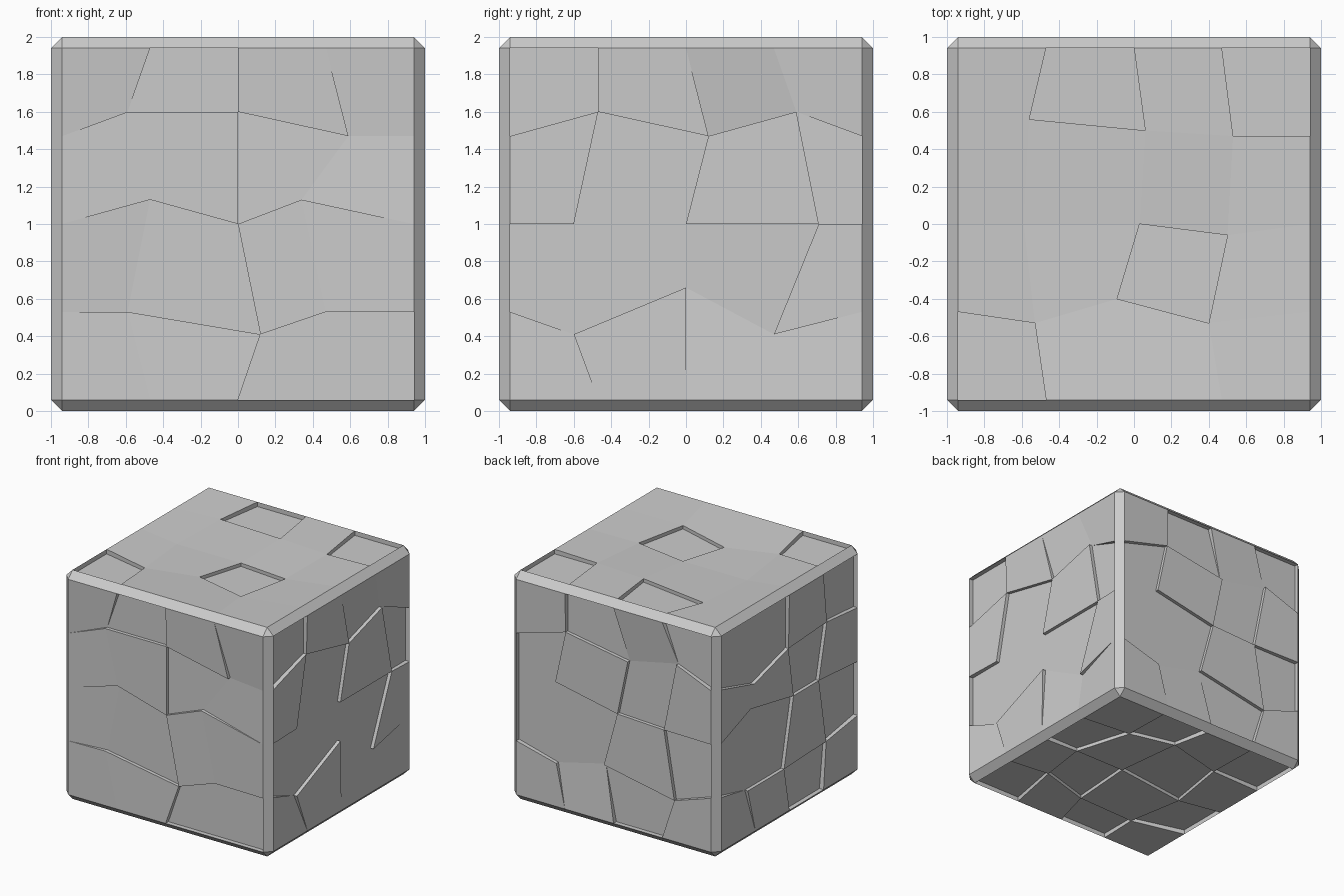
import bpy, bmesh
from mathutils import Vector as V

if "Cube" in bpy.data.objects:
    bpy.data.objects.remove(bpy.data.objects["Cube"])

E = 0.94      # half-size of the panel inside the chamfered frame
D = 0.03      # step between raised and recessed slabs
C = V((0, 0, 1))
X, Y, Z = V((1, 0, 0)), V((0, 1, 0)), V((0, 0, 1))

# Per side: u, v, normal axes; slab pattern from the top row down
# (H = raised, L = recessed, S = sloping into a recess); sink of the inner
# grid points in hundredths; inner grid points from the top row down
SIDES = {
    "front": (X, Z, -Y, ["SLHS", "HHLS", "SLHH", "HHLL"], "112111111",
              [(-.59, .60), (0, .60), (.59, .47),
               (-.47, .13), (0, 0), (.34, .13),
               (-.59, -.47), (.12, -.59), (.47, -.47)]),
    "right": (Y, Z, X, ["LHSS", "HLHL", "LLLH", "SHSS"], "112111112",
              [(-.47, .60), (.12, .47), (.59, .60),
               (-.60, 0), (0, 0), (.71, 0),
               (-.60, -.59), (0, -.34), (.47, -.59)]),
    "back": (-X, Z, Y, ["HLSL", "LHLH", "LLHL", "HSLH"], "111111111",
             [(-.47, .60), (.13, .50), (.60, .60),
              (-.57, .14), (.03, .02), (.48, 0),
              (-.56, -.57), (-.10, -.46), (.58, -.59)]),
    "left": (-Y, Z, -X, ["LLHL", "HHLH", "LLHL", "SHLH"], "111111111",
             [(-.47, .34), (0, .47), (.53, .50),
              (-.52, .14), (.07, .03), (.42, .03),
              (-.56, -.56), (-.06, -.56), (.52, -.54)]),
    "top": (X, Y, Z, ["HLHL", "HHHH", "HHLH", "LHHH"], "311443343",
            [(-.56, .56), (.06, .50), (.53, .47),
             (-.59, 0), (.03, 0), (.50, -.06),
             (-.53, -.53), (-.09, -.40), (.40, -.53)]),
    "bottom": (X, -Y, -Z, ["HLHL", "LHLH", "HLHL", "LHLH"], "111111111",
               [(-.47, .60), (.09, .58), (.56, .44),
                (-.56, .09), (.13, 0), (.62, 0),
                (-.47, -.47), (.06, -.60), (.47, -.50)]),
}


def make_object(name, bm):
    bmesh.ops.remove_doubles(bm, verts=bm.verts, dist=1e-5)
    me = bpy.data.meshes.new(name)
    bm.to_mesh(me)
    bm.free()
    bpy.context.collection.objects.link(bpy.data.objects.new(name, me))


def add_face(bm, pts):
    out = []
    for p in pts:                       # drop collapsed corners
        if all((p - q).length > 1e-5 for q in out):
            out.append(p)
    if len(out) > 2:
        bm.faces.new([bm.verts.new(p) for p in out])


def panel(name, u, v, n, rows, sink, inner):
    bm = bmesh.new()

    def kind(i, j):                     # column i, row j counted from below
        return rows[3 - j][i] if 0 <= i < 4 and 0 <= j < 4 else None

    def is_inner(i, j):
        return 0 < i < 4 and 0 < j < 4

    def point(i, j, depth):
        if is_inner(i, j):
            a, b = inner[(3 - j) * 3 + i - 1]
        else:
            a, b = E * (i / 2 - 1), E * (j / 2 - 1)
        return C + u * a + v * b + n * (1 - depth)

    def depth(cell, i, j):
        k = kind(*cell)
        if k is None:
            return 0
        if not is_inner(i, j):
            return D + 0.01 if k == "L" else 0
        base = int(sink[(3 - j) * 3 + i - 1]) / 100
        near = [kind(i - a, j - b) for a in (0, 1) for b in (0, 1)]
        return base + D if k == "L" or (k == "S" and "L" in near) else base

    for i in range(4):
        for j in range(4):
            ring = [(i, j), (i + 1, j), (i + 1, j + 1), (i, j + 1)]
            # slab surface
            add_face(bm, [point(*c, depth((i, j), *c)) for c in ring])
            # step walls to neighbours and to the frame
            for k, (di, dj) in enumerate([(0, -1), (1, 0), (0, 1), (-1, 0)]):
                nb = (i + di, j + dj)
                if kind(*nb) and di + dj < 0:
                    continue
                p, q = ring[k], ring[(k + 1) % 4]
                add_face(bm, [point(*q, depth((i, j), *q)), point(*p, depth((i, j), *p)),
                              point(*p, depth(nb, *p)), point(*q, depth(nb, *q))])
    make_object(name, bm)


# chamfered edge frame
bm = bmesh.new()
bmesh.ops.create_cube(bm, size=2)
bmesh.ops.translate(bm, verts=bm.verts, vec=C)
bmesh.ops.bevel(bm, geom=bm.edges[:], offset=1 - E, segments=1, affect='EDGES')
bmesh.ops.delete(bm, geom=[f for f in bm.faces if f.calc_area() > 1], context='FACES_ONLY')
make_object("edge_frame", bm)

# cracked stone panels
for side, spec in SIDES.items():
    panel(side + "_stone_panel", *spec)
